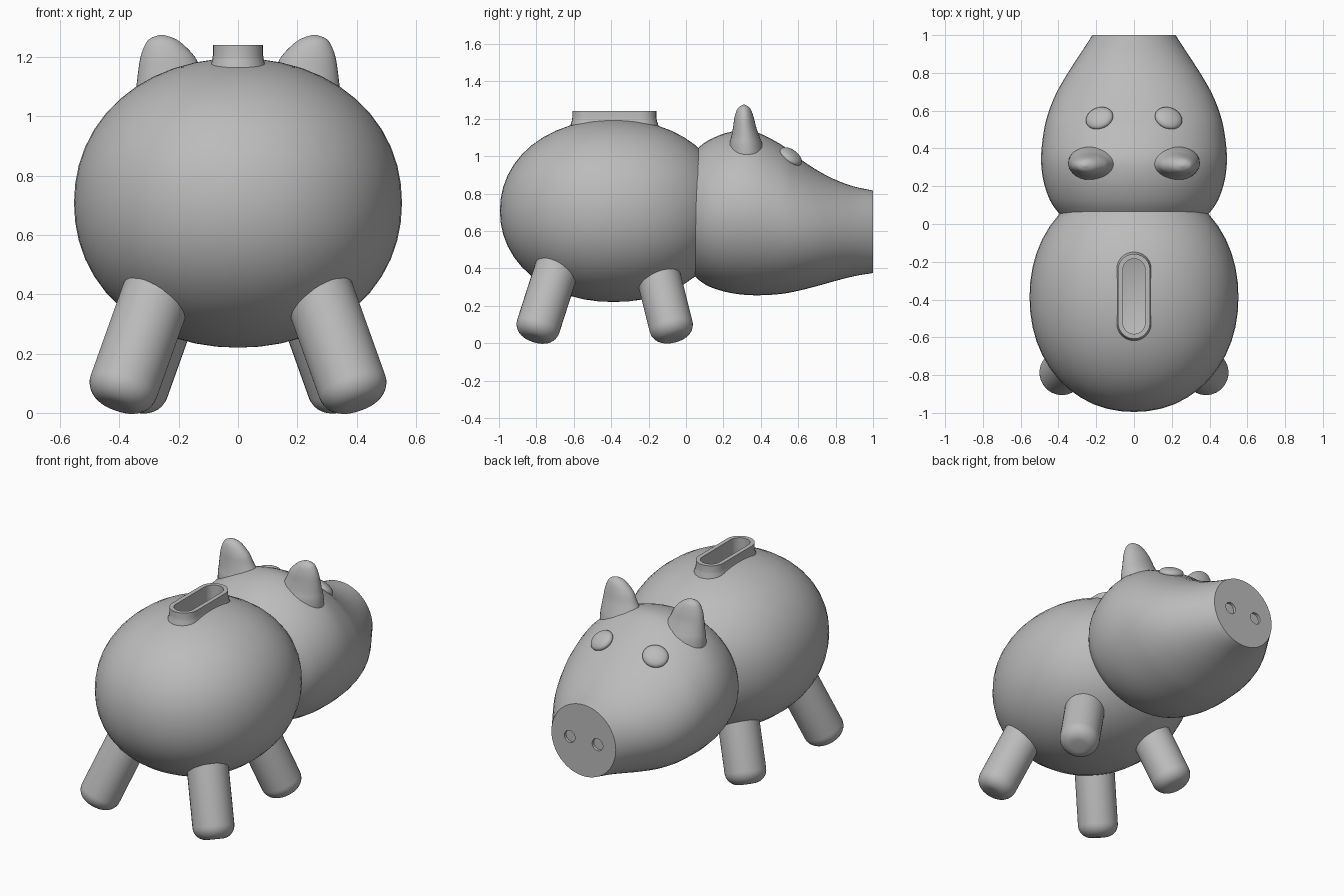
import bpy, bmesh
from math import sin, cos, pi, radians
from mathutils import Vector, Matrix

cube = bpy.data.objects.get("Cube")
if cube:
    bpy.data.objects.remove(cube, do_unlink=True)

GREY = (0.5, 0.5, 0.5, 1)
mat = bpy.data.materials.new("plain grey")
mat.use_nodes = True
mat.diffuse_color = GREY
mat.node_tree.nodes["Principled BSDF"].inputs["Base Color"].default_value = GREY


def finish(name, bm):
    bmesh.ops.recalc_face_normals(bm, faces=bm.faces)
    mesh = bpy.data.meshes.new(name)
    bm.to_mesh(mesh)
    bm.free()
    ob = bpy.data.objects.new(name, mesh)
    bpy.context.collection.objects.link(ob)
    mesh.materials.append(mat)
    return ob


def select(ob):
    bpy.ops.object.select_all(action="DESELECT")
    ob.select_set(True)
    bpy.context.view_layer.objects.active = ob


def smooth(ob):
    select(ob)
    bpy.ops.object.shade_smooth_by_angle(angle=radians(40))


def cut(ob, cutter):
    mod = ob.modifiers.new("cut", "BOOLEAN")
    mod.operation, mod.solver, mod.object = "DIFFERENCE", "EXACT", cutter
    select(ob)
    bpy.ops.object.modifier_apply(modifier=mod.name)
    bpy.data.objects.remove(cutter, do_unlink=True)


def loft(name, rings, closed=False):
    """Skin a list of point rings; cap the ends or join last to first."""
    bm = bmesh.new()
    rows = [[bm.verts.new(p) for p in ring] for ring in rings]
    pairs = list(zip(rows, rows[1:])) + ([(rows[-1], rows[0])] if closed else [])
    for a, b in pairs:
        for i in range(len(a)):
            j = (i + 1) % len(a)
            bm.faces.new((a[i], a[j], b[j], b[i]))
    if not closed:
        bm.faces.new(rows[0])
        bm.faces.new(rows[-1])
    return finish(name, bm)


def refine(rows, steps=4):
    """Catmull-Rom interpolation between profile rows."""
    pts = [Vector(r) for r in rows]
    out = []
    for i in range(len(pts) - 1):
        p0, p1, p2 = pts[max(i - 1, 0)], pts[i], pts[i + 1]
        p3 = pts[min(i + 2, len(pts) - 1)]
        for s in range(steps):
            t = s / steps
            out.append(p1 + 0.5 * t * ((p2 - p0) + t * (2 * p0 - 5 * p1 + 4 * p2 - p3
                       + t * (3 * (p1 - p2) + p3 - p0))))
    return out + [pts[-1]]


def circle(n):
    return [(cos(2 * pi * i / n), sin(2 * pi * i / n)) for i in range(n)]


def ellipsoid(name, centre, radii, rotation=Matrix(), segs=48, power=2):
    """Ellipsoid; a power above 2 makes it slightly fuller."""
    bm = bmesh.new()
    bmesh.ops.create_uvsphere(bm, u_segments=segs, v_segments=segs // 2, radius=1)
    for v in bm.verts:
        v.co /= sum(abs(c) ** power for c in v.co) ** (1 / power)
    bm.transform(Matrix.Translation(centre) @ rotation @ Matrix.Diagonal((*radii, 1)))
    return finish(name, bm)


def stadium(z, grow):
    """Rounded slot outline around the top of the back."""
    r, straight, n = 0.085 + grow, 0.14, 12
    ring = []
    for end in (0, 1):
        for i in range(n + 1):
            a = pi * (end + i / n)
            ring.append((r * cos(a), -0.383 + r * sin(a) + straight * (1 - 2 * end), z))
    return ring


# Hollow body with a coin slot
BODY = Vector((0, -0.387, 0.708))
body = ellipsoid("body", BODY, (0.553, 0.608, 0.488), power=2.1)
cut(body, ellipsoid("cavity_cutter", BODY, (0.51, 0.565, 0.45), power=2.1))
cut(body, loft("slot_cutter", [stadium(1.0, -0.012), stadium(1.4, -0.012)]))
smooth(body)

# Raised rim of the slot with a slightly flared foot
RIM = [(1.14, 0.014), (1.17, 0.009), (1.187, 0.003), (1.205, 0),
       (1.24, 0), (1.24, -0.026), (1.14, -0.026)]
smooth(loft("slot_rim", [stadium(z, g) for z, g in RIM], closed=True))

# Head tapering to a flat snout: y, half width, bottom, top
HEAD = [(0.0, 0.345, 0.41, 0.98), (0.06, 0.4, 0.345, 1.04), (0.13, 0.447, 0.3, 1.09),
        (0.24, 0.482, 0.268, 1.13), (0.36, 0.492, 0.256, 1.133), (0.5, 0.476, 0.262, 1.067),
        (0.6, 0.45, 0.28, 0.992), (0.7, 0.408, 0.305, 0.925), (0.8, 0.35, 0.333, 0.873),
        (0.9, 0.285, 0.358, 0.837), (1.0, 0.22, 0.375, 0.816)]
head = loft("head", [[(w * c, y, (lo + hi) / 2 + (hi - lo) / 2 * s) for c, s in circle(48)]
                     for y, w, lo, hi in refine(HEAD)])

# Shallow nostril holes
for side in (-1, 1):
    cut(head, loft("nostril_cutter", [[(side * 0.095 + 0.037 * c, y, 0.595 + 0.037 * s)
                                       for c, s in circle(24)] for y in (0.983, 1.05)]))
smooth(head)

# Ears: height, centre x, half width, centre y, half depth
EAR = [(0.95, 0.2, 0.135, 0.325, 0.1), (1.0, 0.2, 0.148, 0.323, 0.1),
       (1.06, 0.211, 0.137, 0.32, 0.09), (1.1, 0.219, 0.124, 0.318, 0.077),
       (1.15, 0.229, 0.108, 0.314, 0.063), (1.2, 0.237, 0.092, 0.311, 0.053),
       (1.24, 0.248, 0.066, 0.31, 0.041), (1.262, 0.255, 0.042, 0.31, 0.027),
       (1.275, 0.258, 0.006, 0.31, 0.005)]

# Legs: foot centre, lean direction (feet splay outwards)
LEGS = {"rear": ((0.385, -0.79, 0.09), (-0.1, 0.09, 0.28)),
        "front": ((0.35, -0.08, 0.09), (-0.1, -0.07, 0.28))}
FOOT, FILLET = 0.118, 0.075

for side, label in ((-1, "right"), (1, "left")):
    smooth(loft(label + "_ear", [[(side * (cx + rx * c), cy + ry * s, z) for c, s in circle(32)]
                                 for z, cx, rx, cy, ry in refine(EAR)]))
    # Eyes lie flat on the slope of the brow
    tilt = Matrix.Rotation(radians(-36), 4, "X") @ Matrix.Rotation(side * radians(18), 4, "Y")
    smooth(ellipsoid(label + "_eye", (side * 0.183, 0.56, 0.997), (0.075, 0.068, 0.032), tilt, 32))

    for place, (foot, lean) in LEGS.items():
        profile = [(FOOT - FILLET * (1 - sin(a)), -FILLET * cos(a))
                   for a in (i * pi / 16 for i in range(9))] + [(FOOT, 0.38)]
        axis = Vector((side * lean[0], lean[1], lean[2]))
        turn = axis.to_track_quat("Z", "Y").to_matrix()
        base = Vector((side * foot[0], foot[1], foot[2]))
        smooth(loft(f"{place}_{label}_leg", [[base + turn @ Vector((r * c, r * s, h))
                                              for c, s in circle(32)] for r, h in profile]))
